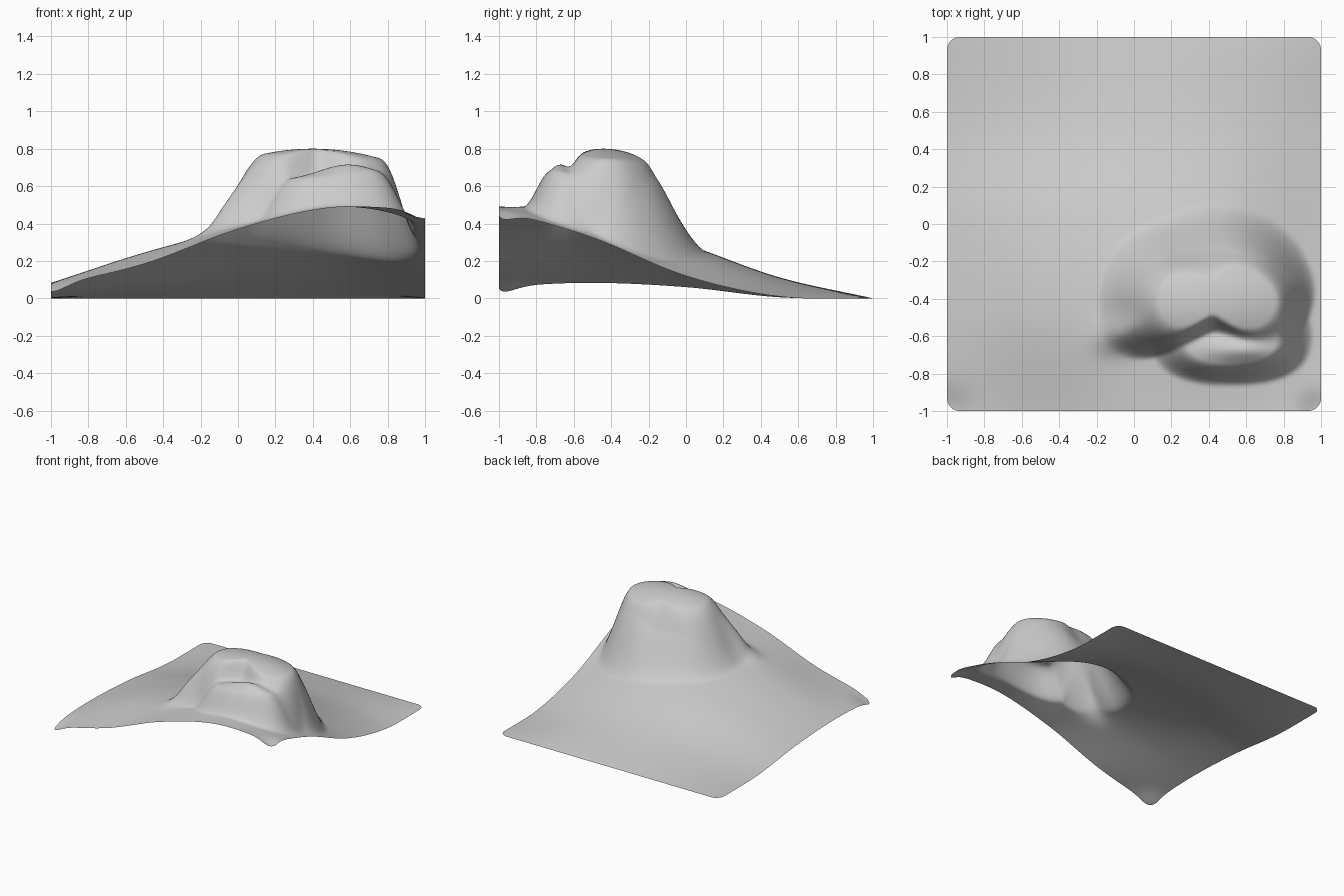
import bpy, bmesh, math

if "Cube" in bpy.data.objects:
    bpy.data.objects.remove(bpy.data.objects["Cube"])

N = 150          # grid resolution
CORNER = 0.07    # rounded corner radius

# gentle sheet heights: rows y = -1..1, columns x = -1..1, step 0.5
SHEET = [[0.065, 0.185, 0.37, 0.485, 0.475],
         [0.083, 0.245, 0.375, 0.48, 0.325],
         [0.060, 0.190, 0.275, 0.275, 0.120],
         [0.006, 0.065, 0.110, 0.095, 0.010],
         [0.0, 0.0, 0.0, 0.0, 0.0]]
# mound radii every 30 degrees, counter-clockwise from +x
FOOT = [0.55, 0.56, 0.55, 0.54, 0.54, 0.60, 0.62, 0.57, 0.27, 0.18, 0.24, 0.45]
RIM = [0.34, 0.29, 0.22, 0.12, 0.16, 0.25, 0.28, 0.24, 0.10, 0.06, 0.10, 0.27]
CX, CY = 0.42, -0.42


def spline(p, t):
    """Catmull-Rom through equally spaced values, extended linearly at the ends."""
    i = max(0, min(len(p) - 2, int(t)))
    f = t - i
    b, c = p[i], p[i + 1]
    a = p[i - 1] if i > 0 else 2 * b - c
    d = p[i + 2] if i + 2 < len(p) else 2 * c - b
    return b + 0.5 * f * (c - a + f * (2*a - 5*b + 4*c - d + f * (3*(b - c) + d - a)))


def cyclic(p, ang):
    t = (ang / math.tau % 1.0) * len(p)
    return spline([p[-1]] + p + p[:2], t + 1)


def falloff(r, inner, outer):
    t = max(0.0, min(1.0, (outer - r) / (outer - inner)))
    return t * t * (3 - 2 * t)


def blob(x, y, bx, by, sx, sy, turn=0.0):
    c, s = math.cos(turn), math.sin(turn)
    u, v = (x - bx) * c + (y - by) * s, (y - by) * c - (x - bx) * s
    return math.exp(-(u / sx) ** 2 - (v / sy) ** 2)


def height(x, y):
    # sheet with drooping front corners
    z = spline([spline(row, (x + 1) * 2) for row in SHEET], (y + 1) * 2)
    z -= 0.035 * blob(x, y, -1, -1, 0.12, 0.12) + 0.05 * blob(x, y, 1, -1, 0.10, 0.10)
    # front ledge with a rounded swelling
    r = (abs((x - 0.52) / 0.44) ** 2.5 + abs((y + 0.60) / 0.27) ** 2.5) ** 0.4
    ledge = 0.63 + 0.085 * blob(x, y, 0.59, -0.67, 0.22, 0.085)
    z += (ledge - z) * falloff(r, 0.55, 1.0)
    # small arm on the left
    z += 0.10 * blob(x, y, -0.03, -0.57, 0.14, 0.085, 0.35)
    # main mound
    dx, dy = x - CX, y - CY
    a, r = math.atan2(dy, dx), math.hypot(dx, dy)
    top = 0.80 - 0.40 * (x - 0.40) ** 2 - 1.2 * (y + 0.44) ** 2
    top = max(top, 0.70)
    z += (top - z) * falloff(r, cyclic(RIM, a), cyclic(FOOT, a))
    return max(z, 0.0)


def round_corner(x, y):
    k = 1 - CORNER
    u, v = (abs(x) - k) / CORNER, (abs(y) - k) / CORNER
    if u > 0 and v > 0:
        nu, nv = u * math.sqrt(1 - v * v / 2), v * math.sqrt(1 - u * u / 2)
        x = math.copysign(k + nu * CORNER, x)
        y = math.copysign(k + nv * CORNER, y)
    return x, y


# draped sheet as one open surface
bm = bmesh.new()
bmesh.ops.create_grid(bm, x_segments=N, y_segments=N, size=1)
for v in bm.verts:
    x, y = round_corner(v.co.x, v.co.y)
    v.co = (x, y, height(x, y))
for f in bm.faces:
    f.smooth = True
mesh = bpy.data.meshes.new("draped_sheet")
bm.to_mesh(mesh)
bm.free()

mat = bpy.data.materials.new("light grey")
mat.diffuse_color = (0.6, 0.6, 0.6, 1)
mat.use_nodes = True
mat.node_tree.nodes["Principled BSDF"].inputs["Base Color"].default_value = mat.diffuse_color
mesh.materials.append(mat)
sheet = bpy.data.objects.new("draped_sheet", mesh)
bpy.context.collection.objects.link(sheet)
